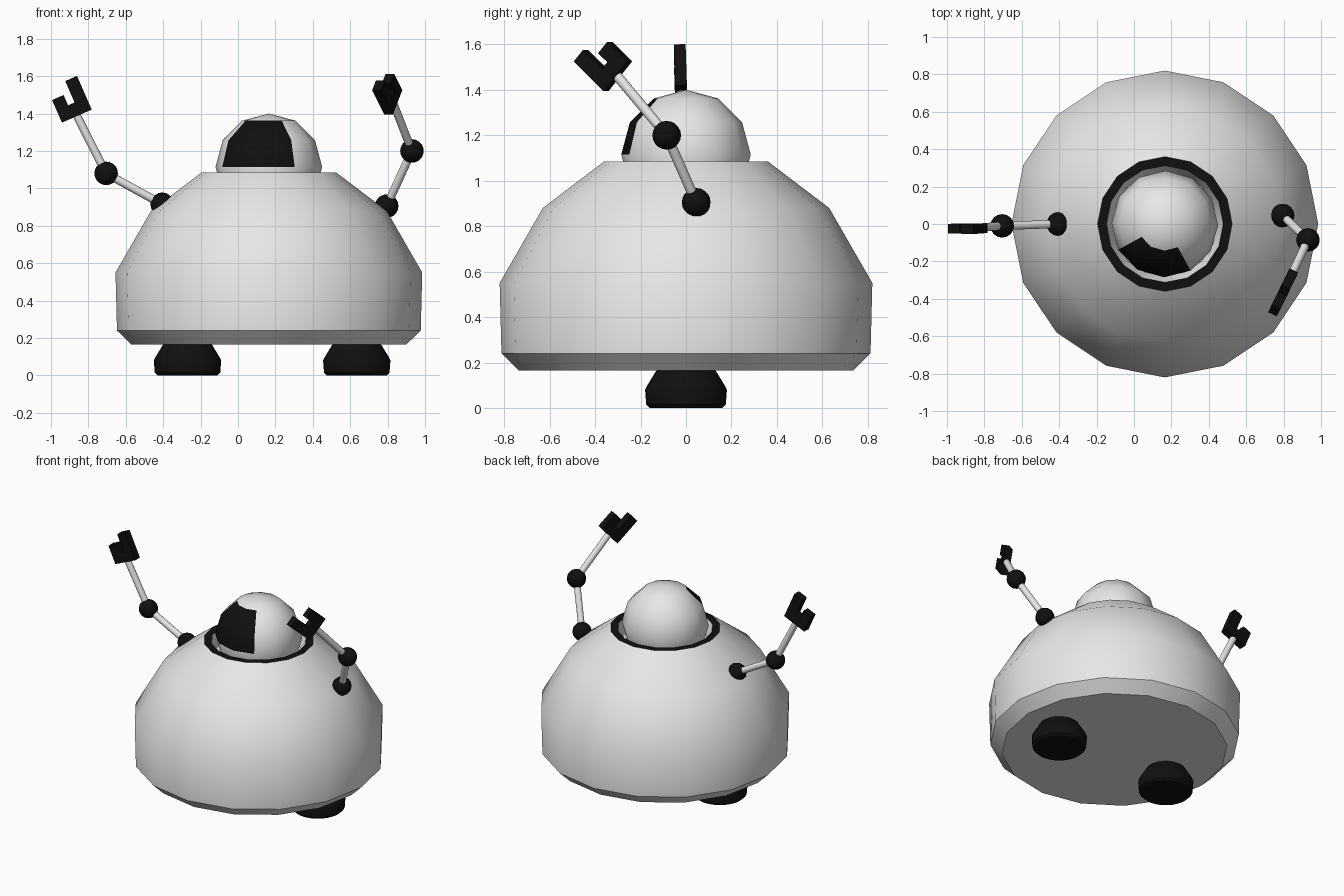
import bpy, bmesh, math
from mathutils import Vector

if "Cube" in bpy.data.objects:
    bpy.data.objects.remove(bpy.data.objects["Cube"])


def material(name, value):
    m = bpy.data.materials.new(name)
    m.diffuse_color = (value, value, value, 1)
    m.use_nodes = True
    m.node_tree.nodes["Principled BSDF"].inputs["Base Color"].default_value = m.diffuse_color
    return m


PALE = material("pale_grey", 0.8)
BLACK = material("black", 0.005)


def finish(name, bm, mats, smooth=True):
    bmesh.ops.remove_doubles(bm, verts=bm.verts[:], dist=1e-5)
    bmesh.ops.recalc_face_normals(bm, faces=bm.faces[:])
    mesh = bpy.data.meshes.new(name)
    bm.to_mesh(mesh)
    bm.free()
    for m in mats:
        mesh.materials.append(m)
    ob = bpy.data.objects.new(name, mesh)
    bpy.context.collection.objects.link(ob)
    if smooth:
        bpy.ops.object.select_all(action='DESELECT')
        ob.select_set(True)
        bpy.context.view_layer.objects.active = ob
        bpy.ops.object.shade_smooth_by_angle(angle=math.radians(35))
    return ob


def lathe(name, profile, center, sides, mats, rule=None, turn=0.0):
    """Revolve (radius, z) points about a vertical axis; rule picks the painted faces."""
    bm = bmesh.new()
    rings = []
    for r, z in profile:
        if r == 0:
            rings.append([bm.verts.new((0, 0, z))] * sides)
        else:
            angles = [turn + math.tau * i / sides for i in range(sides)]
            rings.append([bm.verts.new((r * math.cos(a), r * math.sin(a), z)) for a in angles])
    for low, high in zip(rings, rings[1:]):
        for i in range(sides):
            j = (i + 1) % sides
            corners = list(dict.fromkeys((low[i], low[j], high[j], high[i])))
            face = bm.faces.new(corners)
            if rule and rule(face.calc_center_median()):
                face.material_index = 1
    ob = finish(name, bm, mats)
    ob.location = (center[0], center[1], 0)
    return ob


def ball(name, pos, radius):
    bm = bmesh.new()
    bmesh.ops.create_uvsphere(bm, u_segments=16, v_segments=10, radius=radius)
    finish(name, bm, [BLACK]).location = pos


def rod(name, a, b, radius=0.022):
    a, b = Vector(a), Vector(b)
    bm = bmesh.new()
    bmesh.ops.create_cone(bm, cap_ends=True, segments=16, radius1=radius,
                          radius2=radius, depth=(b - a).length)
    ob = finish(name, bm, [PALE])
    ob.location = (a + b) / 2
    ob.rotation_euler = (b - a).to_track_quat('Z', 'Y').to_euler()


def claw(name, base, up, across, thick=0.052):
    """U-shaped gripper with a short thumb and a long finger."""
    base, u = Vector(base), Vector(up).normalized()
    w = Vector(across)
    w = (w - u * w.dot(u)).normalized()
    n = u.cross(w) * thick
    outline = [(-0.087, 0), (0.087, 0), (0.087, 0.195), (0.018, 0.195),
               (0.018, 0.07), (-0.02, 0.07), (-0.02, 0.13), (-0.087, 0.13)]
    bm = bmesh.new()
    face = bm.faces.new([bm.verts.new(base + w * x + u * y - n / 2) for x, y in outline])
    new = bmesh.ops.extrude_face_region(bm, geom=[face])["geom"]
    bmesh.ops.translate(bm, vec=n, verts=[v for v in new if isinstance(v, bmesh.types.BMVert)])
    finish(name, bm, [BLACK], smooth=False)


CX = 0.165  # body axis

# Domed body with a black collar and a sunken socket for the head
lathe("body", [(0, 0.165), (0.735, 0.165), (0.812, 0.24), (0.82, 0.55), (0.63, 0.88),
               (0.36, 1.085), (0.312, 1.085), (0.28, 1.0), (0, 1.0)],
      (CX, 0), 16, [PALE, BLACK],
      rule=lambda c: c.z > 1.08)


# Round head with the visor painted on three columns of faces
def in_visor(c):
    angle = math.degrees(math.atan2(c.y, c.x))
    return -149 < angle < -61 and 1.115 < c.z < 1.362


R, HZ = 0.285, 1.115
head_profile = [(0 if k in (0, 6) else R * math.sin(math.radians(30 * k)),
                 HZ - R * math.cos(math.radians(30 * k))) for k in range(7)]
lathe("head", head_profile, (CX, 0), 12, [PALE, BLACK], in_visor, math.radians(-1))

# Feet
for side, x in (("left", -0.27), ("right", 0.635)):
    lathe(side + "_foot", [(0, 0), (0.16, 0), (0.175, 0.015), (0.18, 0.08),
                           (0.17, 0.1), (0.127, 0.17), (0, 0.17)], (x, 0), 32, [BLACK])

# Arms: shoulder, elbow, hand base, hand direction, direction of the long finger
arms = {
    "left": ((-0.405, 0, 0.915), (-0.705, -0.01, 1.08), (-0.862, -0.022, 1.387),
             (-0.4, -0.03, 0.917), (0.917, 0, 0.4)),
    "right": ((0.795, 0.045, 0.905), (0.93, -0.085, 1.2), (0.83, -0.30, 1.46),
              (-0.33, -0.67, 0.66), (-0.3, -0.62, -0.73)),
}
for side, (shoulder, elbow, wrist, up, across) in arms.items():
    ball(side + "_shoulder", shoulder, 0.063)
    ball(side + "_elbow", elbow, 0.063)
    rod(side + "_upper_arm", shoulder, elbow)
    rod(side + "_forearm", elbow, Vector(wrist) + Vector(up) * 0.02)
    claw(side + "_claw", wrist, up, across)
